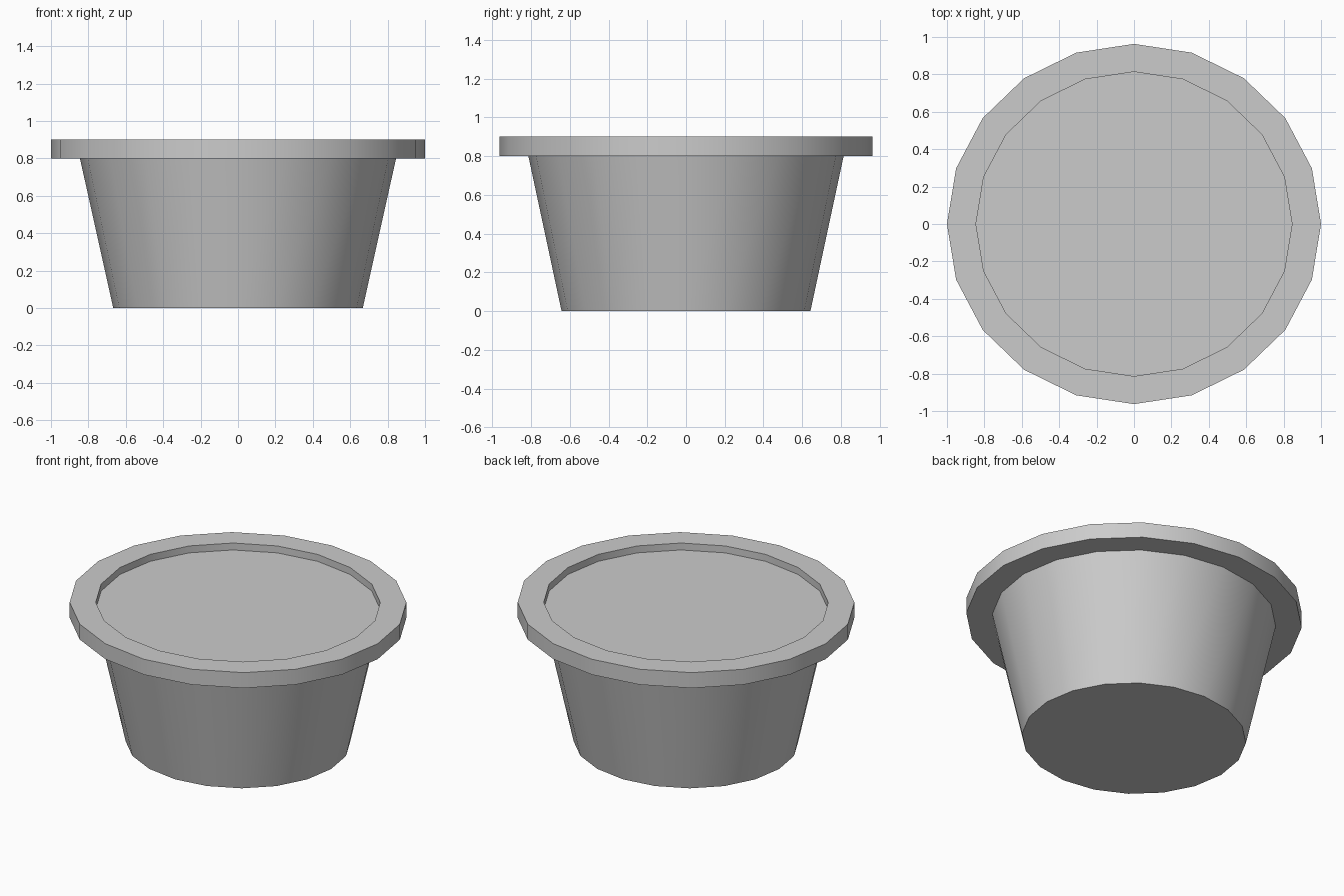
import bpy, bmesh, math

if "Cube" in bpy.data.objects:
    bpy.data.objects.remove(bpy.data.objects["Cube"])

SIDES = 20
Y_SCALE = 0.963  # the plan is slightly oval


def ring(bm, radius, z):
    return [bm.verts.new((radius * math.cos(2 * math.pi * i / SIDES),
                          radius * Y_SCALE * math.sin(2 * math.pi * i / SIDES), z))
            for i in range(SIDES)]


def finish(bm, name):
    mesh = bpy.data.meshes.new(name)
    bm.to_mesh(mesh)
    bm.free()
    obj = bpy.data.objects.new(name, mesh)
    bpy.context.collection.objects.link(obj)
    bpy.ops.object.select_all(action='DESELECT')
    obj.select_set(True)
    bpy.context.view_layer.objects.active = obj
    bpy.ops.object.shade_smooth_by_angle(angle=math.radians(30))
    return obj


# Pot: tapered wall, overhanging rim and inner lip, closed at the base
profile = [(0.667, 0), (0.845, 0.8), (1, 0.8), (1, 0.9), (0.845, 0.9), (0.845, 0.855)]
bm = bmesh.new()
rings = [ring(bm, r, z) for r, z in profile]
for low, high in zip(rings, rings[1:]):
    for i in range(SIDES):
        j = (i + 1) % SIDES
        bm.faces.new((low[i], low[j], high[j], high[i]))
bm.faces.new(rings[0][::-1])
finish(bm, "pot")

# Filling: flat surface recessed inside the rim
bm = bmesh.new()
bm.faces.new(ring(bm, 0.845, 0.855))
finish(bm, "filling")
